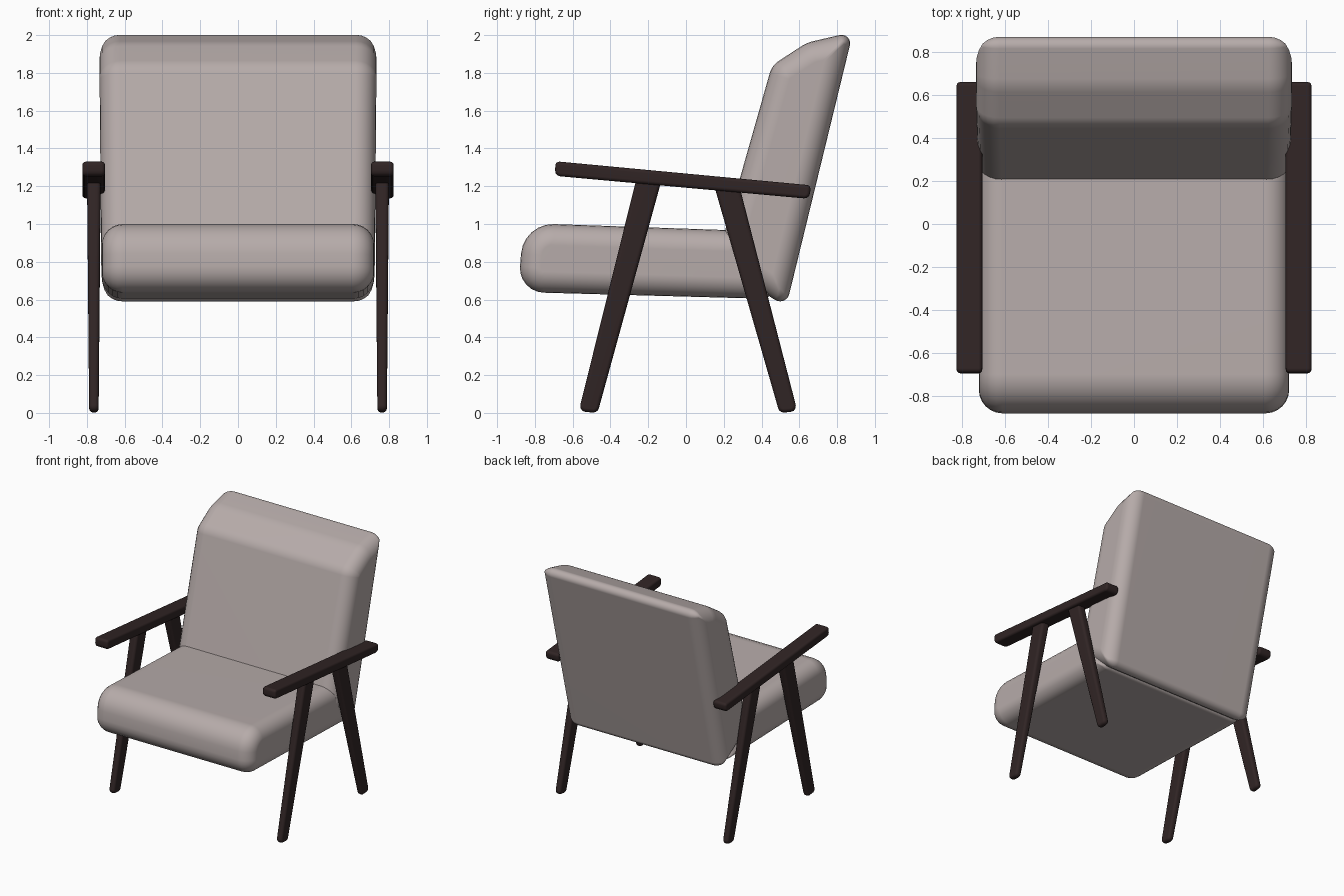
import bpy
import bmesh
from math import sin, cos, tan, pi
from mathutils import Vector, Matrix

if "Cube" in bpy.data.objects:
    bpy.data.objects.remove(bpy.data.objects["Cube"], do_unlink=True)


def material(name, rgb):
    mat = bpy.data.materials.new(name)
    mat.use_nodes = True
    mat.diffuse_color = (*rgb, 1)
    mat.node_tree.nodes["Principled BSDF"].inputs["Base Color"].default_value = (*rgb, 1)
    return mat


fabric = material("warm grey fabric", (0.47, 0.41, 0.40))
wood = material("dark wood", (0.030, 0.018, 0.018))


def perp(v):
    return Vector((-v.y, v.x))


def rounded_profile(corners, inset, steps):
    """Inset a convex counterclockwise (y, z, radius) polygon and fillet its corners."""
    pts = [Vector(c[:2]) for c in corners]
    count = len(pts)
    ring = []
    for i, (y, z, radius) in enumerate(corners):
        u = (pts[i] - pts[i - 1]).normalized()
        v = (pts[(i + 1) % count] - pts[i]).normalized()
        turn = u.angle(v)
        p = pts[i] + (perp(u) + perp(v)) * inset / (1 + u.dot(v))
        r = max(radius - inset, 0.008)
        centre = p - u * r * tan(turn / 2) + perp(u) * r
        for k in range(steps + 1):
            ring.append(centre - Matrix.Rotation(turn * k / steps, 2) @ perp(u) * r)
    return ring


def slab(name, corners, mat, half_low, half_high, edge, centre_x=0, steps=6):
    """Side profile spread across x, with rounded rims and width varying by height."""
    z_low = min(c[1] for c in corners)
    z_high = max(c[1] for c in corners)
    bm = bmesh.new()
    rings = []
    for side in (-1, 1):
        order = range(steps + 1) if side < 0 else range(steps, -1, -1)
        for k in order:
            a = pi / 2 * k / steps
            ring = []
            for p in rounded_profile(corners, edge * (1 - sin(a)), steps):
                t = (p.y - z_low) / (z_high - z_low)
                half = half_low + (half_high - half_low) * t
                x = centre_x + side * (half - edge * (1 - cos(a)))
                ring.append(bm.verts.new((x, p.x, p.y)))
            rings.append(ring)
    for a, b in zip(rings, rings[1:]):
        for i in range(len(a)):
            bm.faces.new((a[i - 1], a[i], b[i], b[i - 1]))
    bm.faces.new(rings[0])
    bm.faces.new(rings[-1])
    bmesh.ops.recalc_face_normals(bm, faces=bm.faces)
    mesh = bpy.data.meshes.new(name)
    bm.to_mesh(mesh)
    bm.free()
    mesh.materials.append(mat)
    obj = bpy.data.objects.new(name, mesh)
    bpy.context.collection.objects.link(obj)
    bpy.ops.object.select_all(action="DESELECT")
    obj.select_set(True)
    bpy.context.view_layer.objects.active = obj
    bpy.ops.object.shade_smooth_by_angle(angle=0.7)
    if centre_x:
        obj.modifiers.new("other side", "MIRROR")
    obj.modifiers.new("even shading", "WEIGHTED_NORMAL").keep_sharp = True
    return obj


# Cushions
slab("seat_cushion",
     [(-0.89, 0.64, 0.13), (0.46, 0.603, 0.03), (0.30, 0.965, 0.03), (-0.86, 1.005, 0.17)],
     fabric, 0.72, 0.72, 0.11)
slab("back_cushion",
     [(0.53, 0.56, 0.05), (0.885, 2.017, 0.045), (0.64, 1.96, 0.2),
      (0.455, 1.84, 0.12), (0.16, 0.80, 0.03)],
     fabric, 0.722, 0.735, 0.11)

# Armrests, mirrored to the other side
slab("armrests",
     [(-0.695, 1.255, 0.03), (0.655, 1.133, 0.03), (0.66, 1.205, 0.02), (-0.69, 1.332, 0.02)],
     wood, 0.06, 0.06, 0.018, centre_x=0.764, steps=3)

# Tapered legs, mirrored to the other side
slab("front_legs",
     [(-0.568, 0.008, 0.03), (-0.468, 0.0, 0.03), (-0.13, 1.23, 0.02), (-0.265, 1.23, 0.02)],
     wood, 0.025, 0.036, 0.02, centre_x=0.763, steps=3)
slab("rear_legs",
     [(0.495, 0.0, 0.03), (0.59, 0.008, 0.03), (0.283, 1.2, 0.02), (0.15, 1.2, 0.02)],
     wood, 0.025, 0.036, 0.02, centre_x=0.763, steps=3)
